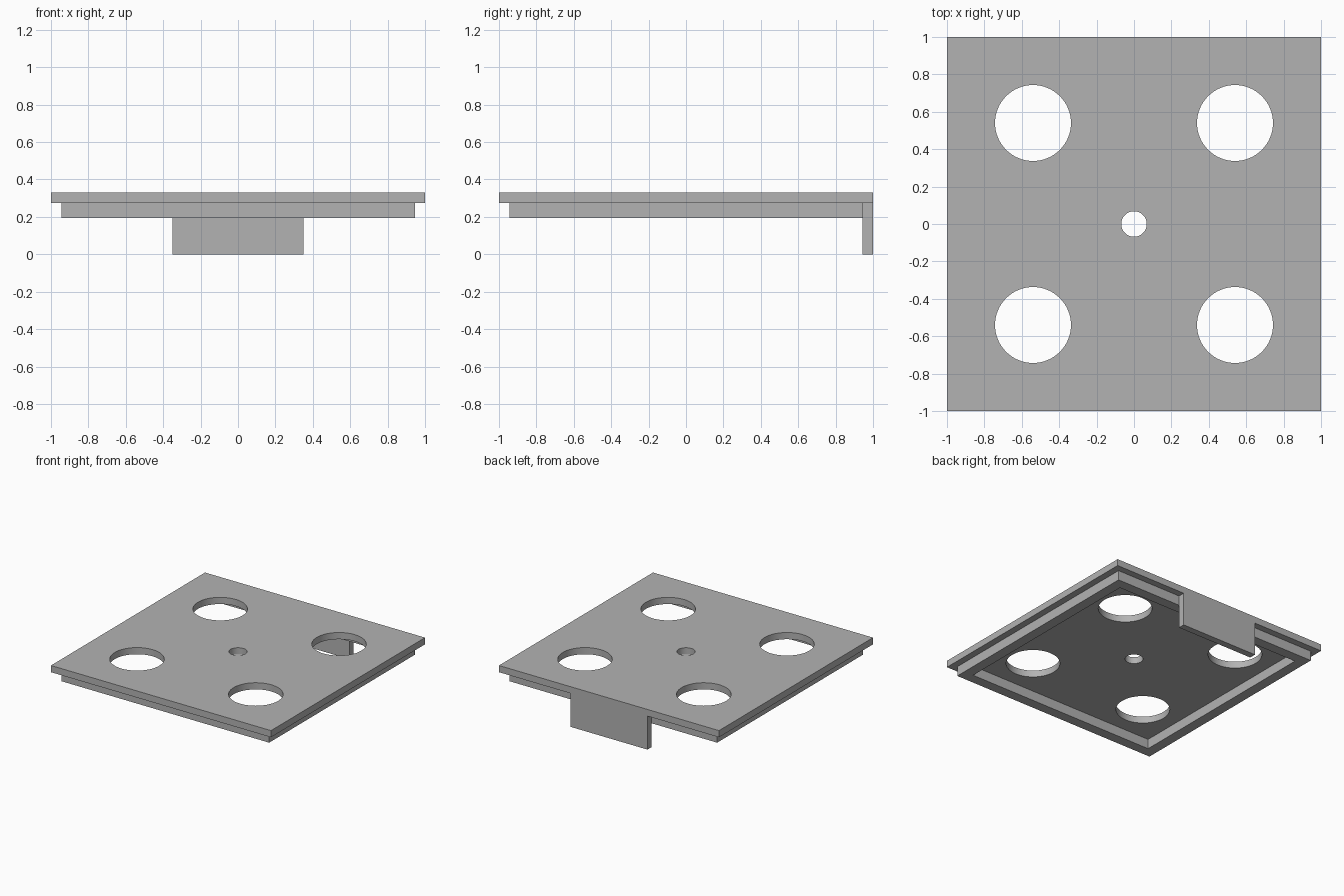
import bpy
import bmesh
from math import radians
from mathutils import Matrix, Vector

if "Cube" in bpy.data.objects:
    bpy.data.objects.remove(bpy.data.objects["Cube"], do_unlink=True)

grey = bpy.data.materials.new("plain grey")
grey.use_nodes = True
colour = (0.45, 0.45, 0.45, 1)
grey.diffuse_color = colour
grey.node_tree.nodes["Principled BSDF"].inputs["Base Color"].default_value = colour


def add_box(bm, low, high):
    low, high = Vector(low), Vector(high)
    place = Matrix.Translation((low + high) / 2) @ Matrix.Diagonal((*(high - low), 1))
    bmesh.ops.create_cube(bm, size=1, matrix=place)


def add_cylinder(bm, x, y, radius):
    bmesh.ops.create_cone(bm, cap_ends=True, segments=64, radius1=radius, radius2=radius,
                          depth=1, matrix=Matrix.Translation((x, y, TOP)))


def make_object(name, bm):
    mesh = bpy.data.meshes.new(name)
    bm.to_mesh(mesh)
    bm.free()
    mesh.materials.append(grey)
    obj = bpy.data.objects.new(name, mesh)
    bpy.context.collection.objects.link(obj)
    return obj


def box(name, low, high):
    bm = bmesh.new()
    add_box(bm, low, high)
    return make_object(name, bm)


def cut(obj, cutter):
    cutter.hide_render = True
    mod = obj.modifiers.new("cut", "BOOLEAN")
    mod.operation = "DIFFERENCE"
    mod.solver = "EXACT"
    mod.object = cutter
    bpy.ops.object.select_all(action="DESELECT")
    bpy.context.view_layer.objects.active = obj
    obj.select_set(True)
    bpy.ops.object.modifier_apply(modifier=mod.name)
    bpy.data.objects.remove(cutter, do_unlink=True)


TOP, UNDER, RIM_BASE = 0.33, 0.275, 0.195
OUTER, INNER = 0.945, 0.86

# Top plate with four large holes and a small centre hole
plate = box("top_plate", (-1, -1, UNDER), (1, 1, TOP))
bm = bmesh.new()
add_cylinder(bm, 0, 0, 0.068)
for x in (-0.54, 0.54):
    for y in (-0.54, 0.54):
        add_cylinder(bm, x, y, 0.203)
cut(plate, make_object("hole_cutter", bm))
bpy.ops.object.shade_smooth_by_angle(angle=radians(30))

# Square rim below the plate
rim = box("locating_rim", (-OUTER, -OUTER, RIM_BASE), (OUTER, OUTER, UNDER))
cut(rim, box("rim_cutter", (-INNER, -INNER, 0), (INNER, INNER, 1)))

# Tab hanging from the back edge
box("back_tab", (-0.35, OUTER, 0), (0.35, 1, UNDER))
